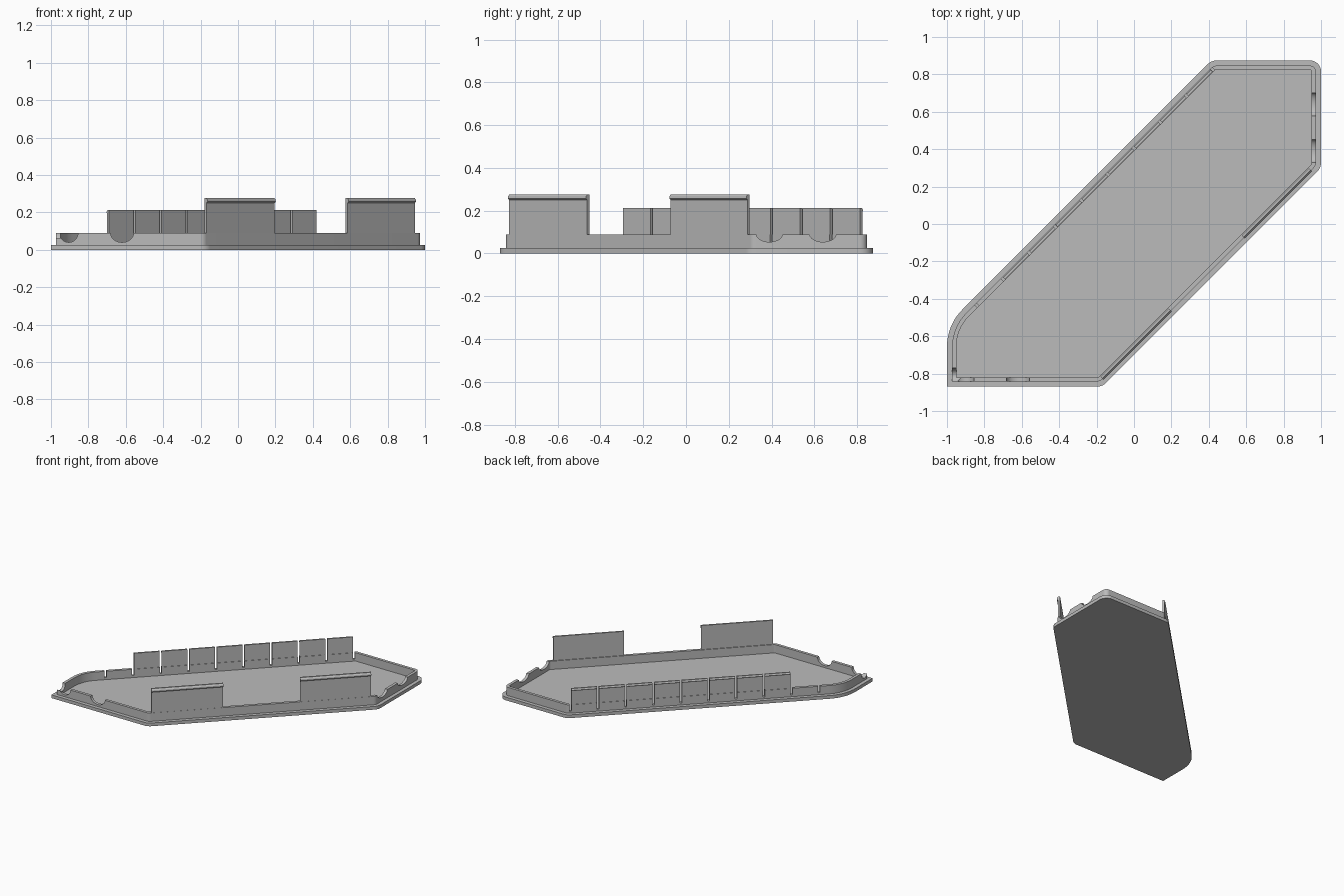
import bpy, bmesh, math
from mathutils import Vector, Matrix

cube = bpy.data.objects.get("Cube")
if cube:
    bpy.data.objects.remove(cube, do_unlink=True)

grey = bpy.data.materials.new("plain grey")
grey.use_nodes = True
grey.diffuse_color = (0.5, 0.5, 0.5, 1)
grey.node_tree.nodes["Principled BSDF"].inputs["Base Color"].default_value = (0.5, 0.5, 0.5, 1)

# Tray corners, anticlockwise, each with its rounding radius
CORNERS = [(-1, -0.87, 0), (-0.17, -0.87, 0.07), (1, 0.3, 0.07),
           (1, 0.875, 0.06), (0.415, 0.875, 0.07), (-1, -0.54, 0.28)]
FLOOR, RIM = 0.025, 0.09


def outline(inset):
    """Rounded tray outline, moved inward by inset."""
    points = []
    n = len(CORNERS)
    for i, (x, y, radius) in enumerate(CORNERS):
        p = Vector((x, y))
        a = (p - Vector(CORNERS[i - 1][:2])).normalized()
        b = (Vector(CORNERS[(i + 1) % n][:2]) - p).normalized()
        na, nb = Vector((-a.y, a.x)), Vector((-b.y, b.x))
        mitre = (na + nb) / (1 + na.dot(nb))
        r = max(radius, inset)
        if radius == 0:
            points.append(p + mitre * inset)
            continue
        centre = p + mitre * r
        start = math.atan2(-na.y, -na.x)
        turn = math.acos(max(-1, min(1, a.dot(b))))
        steps = 10
        for k in range(steps + 1):
            t = start + turn * k / steps
            points.append(centre + Vector((math.cos(t), math.sin(t))) * max(r - inset, 0.004))
    return points


def finish(name, bm):
    bmesh.ops.recalc_face_normals(bm, faces=bm.faces)
    mesh = bpy.data.meshes.new(name)
    bm.to_mesh(mesh)
    bm.free()
    mesh.materials.append(grey)
    obj = bpy.data.objects.new(name, mesh)
    bpy.context.collection.objects.link(obj)
    return obj


def prism(name, points, z0, z1):
    bm = bmesh.new()
    face = bm.faces.new([bm.verts.new((p.x, p.y, z0)) for p in points])
    ext = bmesh.ops.extrude_face_region(bm, geom=[face])
    top = [v for v in ext["geom"] if isinstance(v, bmesh.types.BMVert)]
    bmesh.ops.translate(bm, verts=top, vec=(0, 0, z1 - z0))
    return finish(name, bm)


def ring(name, outer, inner, z0, z1):
    bm = bmesh.new()
    loops = [[bm.verts.new((p.x, p.y, z)) for p in pts]
             for pts, z in ((outer, z0), (outer, z1), (inner, z1), (inner, z0))]
    n = len(outer)
    for k in range(4):
        a, b = loops[k], loops[(k + 1) % 4]
        for i in range(n):
            j = (i + 1) % n
            bm.faces.new((a[i], a[j], b[j], b[i]))
    return finish(name, bm)


def strip(name, start, end, inward, profile):
    """Profile of (depth, height) pairs swept from start to end."""
    bm = bmesh.new()
    ends = [[bm.verts.new((p.x + inward.x * d, p.y + inward.y * d, z)) for d, z in profile]
            for p in (start, end)]
    n = len(profile)
    for i in range(n):
        j = (i + 1) % n
        bm.faces.new((ends[0][i], ends[0][j], ends[1][j], ends[1][i]))
    bm.faces.new(ends[0])
    bm.faces.new(ends[1])
    return finish(name, bm)


def cut(target, cutter):
    cutter.hide_render = True
    mod = target.modifiers.new("cut", "BOOLEAN")
    mod.operation, mod.solver, mod.object = "DIFFERENCE", "EXACT", cutter
    bpy.context.view_layer.objects.active = target
    bpy.ops.object.modifier_apply(modifier=mod.name)
    bpy.data.objects.remove(cutter, do_unlink=True)


def notch_cutter(x, y, half, depth, axis):
    bm = bmesh.new()
    bmesh.ops.create_cone(bm, cap_ends=True, segments=32, radius1=1, radius2=1, depth=0.07)
    turn = Matrix.Rotation(math.pi / 2, 4, "X")
    if axis == "X":
        turn = Matrix.Rotation(math.pi / 2, 4, "Z") @ turn
    place = Matrix.Translation((x, y, RIM + 0.002)) @ turn @ Matrix.Diagonal((half, depth, 1, 1))
    bmesh.ops.transform(bm, matrix=place, verts=bm.verts)
    return finish("notch_cutter", bm)


def slit_cutter(x, y):
    bm = bmesh.new()
    bmesh.ops.create_cube(bm, size=1)
    place = (Matrix.Translation((x, y, 0.12)) @ Matrix.Rotation(math.pi / 4, 4, "Z")
             @ Matrix.Diagonal((0.014, 0.08, 0.16, 1)))
    bmesh.ops.transform(bm, matrix=place, verts=bm.verts)
    return finish("slit_cutter", bm)


# Floor plate and raised rim wall
plate = prism("floor_plate", outline(0), 0, FLOOR)
wall = ring("rim_wall", outline(0.028), outline(0.05), FLOOR - 0.005, RIM)

# Cable notches in the front, left-hand and right-hand walls
for x, y, half, depth, axis in ((-0.62, -0.83, 0.062, 0.052, "Y"), (-0.905, -0.83, 0.05, 0.052, "Y"),
                                (0.96, 0.39, 0.062, 0.038, "X"), (0.96, 0.64, 0.062, 0.038, "X"),
                                (-0.96, -0.81, 0.04, 0.05, "X")):
    cut(wall, notch_cutter(x, y, half, depth, axis))

# Slits dividing the long back wall
PITCH = 0.14
for i in range(10):
    x = -0.84 + PITCH * i
    cut(wall, slit_cutter(x, x + 0.405))

# Row of short clips on the back diagonal
inward = Vector((1, -1)).normalized()
short = [(0.031, 0.03), (0.031, 0.195), (0.027, 0.202), (0.034, 0.212), (0.047, 0.212), (0.047, 0.03)]
for i in range(8):
    x = -0.70 + PITCH * i
    a, b = x + 0.005, x + PITCH - 0.005
    shift = inward * 0.039
    strip(f"short_clip_{i + 1}", Vector((a, a + 0.405)) - shift, Vector((b, b + 0.405)) - shift,
          inward, short)

# Two tall clips with outward lips on the front diagonal
outward = inward
tall = [(-0.031, 0.03), (-0.031, 0.25), (-0.023, 0.258), (-0.025, 0.268), (-0.033, 0.277),
        (-0.046, 0.277), (-0.046, 0.03)]
for i, (a, b) in enumerate(((-0.17, 0.195), (0.585, 0.945))):
    shift = outward * 0.033
    strip(f"tall_clip_{i + 1}", Vector((a, a - 0.656)) + shift, Vector((b, b - 0.656)) + shift,
          outward, tall)

# Smooth the rounded corners and notches, keeping edges crisp
for obj in (plate, wall):
    bpy.ops.object.select_all(action="DESELECT")
    obj.select_set(True)
    bpy.context.view_layer.objects.active = obj
    bpy.ops.object.shade_smooth_by_angle(angle=math.radians(25))
